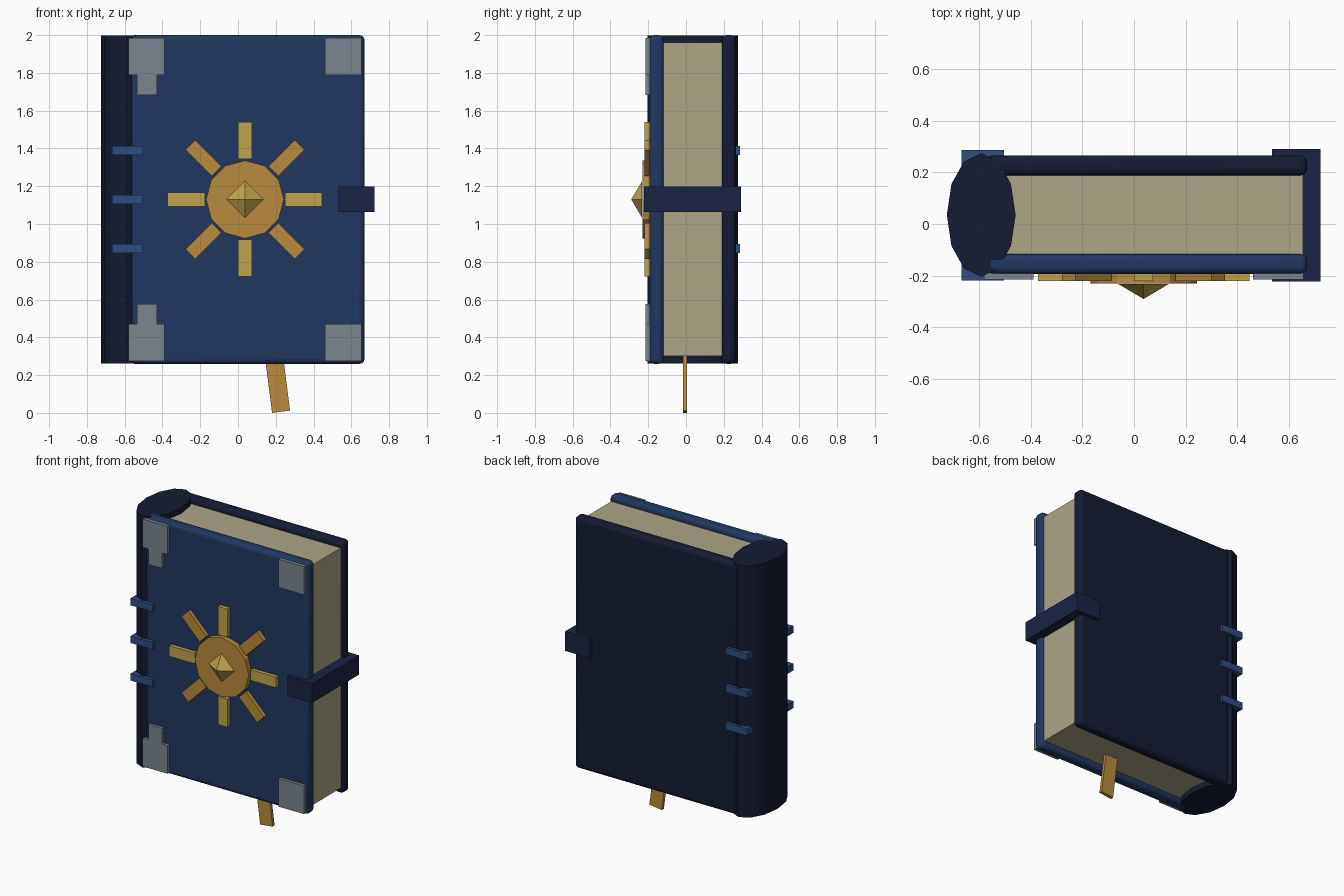
import bpy, math
from mathutils import Matrix, Vector

if "Cube" in bpy.data.objects:
    bpy.data.objects.remove(bpy.data.objects["Cube"])


def material(name, r, g, b):
    m = bpy.data.materials.new(name)
    m.diffuse_color = [(c / 255) ** 2.2 for c in (r, g, b)] + [1]
    m.use_nodes = True
    m.node_tree.nodes["Principled BSDF"].inputs["Base Color"].default_value = m.diffuse_color
    return m


NAVY = material("navy", 38, 58, 96)
DARK = material("dark_navy", 27, 33, 54)
BLUE = material("band_blue", 52, 78, 126)
STRAP = material("strap_navy", 32, 40, 70)
PAPER = material("paper", 172, 164, 134)
GOLD = material("gold", 190, 163, 77)
BRONZE = material("bronze", 183, 138, 62)
STEEL = material("steel", 122, 132, 141)


def finish(name, mat):
    o = bpy.context.object
    o.name = name
    o.data.materials.append(mat)
    return o


def box(name, x, y, z, mat, matrix=None):
    """Box from (min, max) ranges, optionally turned by a matrix."""
    bpy.ops.mesh.primitive_cube_add(size=1)
    o = finish(name, mat)
    size = Vector([r[1] - r[0] for r in (x, y, z)])
    mid = Vector([(r[0] + r[1]) / 2 for r in (x, y, z)])
    o.data.transform(Matrix.Translation(mid) @ Matrix.Diagonal(size).to_4x4())
    if matrix:
        o.data.transform(matrix)
    return o


# Covers with rounded edges
for name, y, mat in (("front_cover", (-0.194, -0.117), NAVY),
                     ("back_cover", (0.188, 0.265), DARK)):
    cover = box(name, (-0.575, 0.67), y, (0.26, 2.0), mat)
    bev = cover.modifiers.new("round", 'BEVEL')
    bev.width = 0.026
    bev.segments = 3
    bpy.ops.object.shade_smooth_by_angle(angle=math.radians(35))

# Page block
box("pages", (-0.6, 0.653), (-0.12, 0.19), (0.30, 1.96), PAPER)

# Spine: flattened 12-sided column
bpy.ops.mesh.primitive_cylinder_add(vertices=12, radius=1, depth=1.738)
spine = finish("spine", DARK)
spine.data.transform(Matrix.Translation((-0.591, 0.035, 1.13))
                     @ Matrix.Diagonal((0.133, 0.239, 1, 1)))
bpy.ops.object.shade_smooth_by_angle(angle=math.radians(50))

# Raised spine bands
for i, z in enumerate((0.87, 1.13, 1.39)):
    box(f"spine_band_{i + 1}", (-0.668, -0.502), (-0.219, 0.286),
        (z - 0.024, z + 0.024), BLUE)

# Metal corners, mirrored top to bottom
MID = 1.13
PLATE_Y = (-0.215, -0.185)
for side, s in (("top", 1), ("bottom", -1)):
    def zr(a, b):
        return tuple(sorted((MID + s * a, MID + s * b)))
    box(f"{side}_outer_corner", (0.46, 0.655), PLATE_Y, zr(0.66, 0.855), STEEL)
    box(f"{side}_spine_corner", (-0.58, -0.388), PLATE_Y, zr(0.66, 0.855), STEEL)
    box(f"{side}_corner_tab", (-0.535, -0.43), PLATE_Y, zr(0.553, 0.66), STEEL)

# Clasp strap
box("clasp_strap", (0.533, 0.722), (-0.223, 0.29), (1.064, 1.198), STRAP)

# Sun emblem: disc, rays, pointed gem
CX, CZ = 0.037, 1.13
bpy.ops.mesh.primitive_cylinder_add(vertices=12, radius=0.206, depth=0.045,
                                    location=(CX, -0.2075, CZ),
                                    rotation=(math.pi / 2, 0, 0))
finish("sun_disc", BRONZE)
for i in range(8):
    turn = Matrix.Translation((CX, 0, CZ)) @ Matrix.Rotation(i * math.pi / 4, 4, 'Y')
    box(f"sun_ray_{i + 1}", (-0.037, 0.037), (-0.22, -0.185), (0.213, 0.409),
        BRONZE if i % 2 else GOLD, turn)
bpy.ops.mesh.primitive_cone_add(vertices=4, radius1=0.098, radius2=0, depth=0.058,
                                location=(CX, -0.261, CZ),
                                rotation=(math.pi / 2, 0, 0))
finish("sun_gem", GOLD)

# Ribbon bookmark hanging out of the pages
tilt = Matrix.Translation((0.228, 0, 0.006)) @ Matrix.Rotation(-0.127, 4, 'Y')
box("ribbon_bookmark", (-0.048, 0.048), (-0.016, 0.006), (0, 0.36), BRONZE, tilt)
